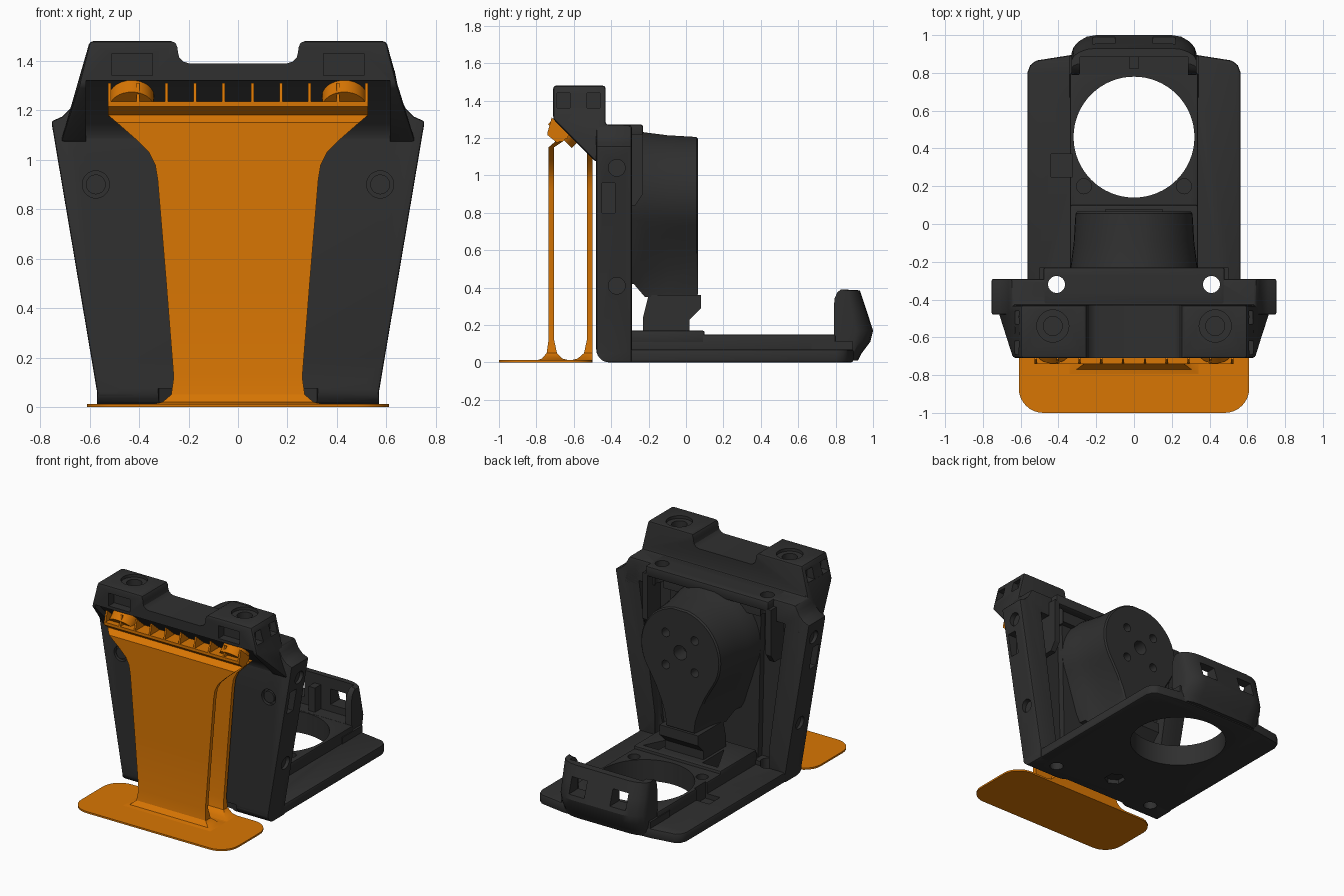
import bpy, bmesh, math
from mathutils import Matrix

if "Cube" in bpy.data.objects:
    bpy.data.objects.remove(bpy.data.objects["Cube"])


def material(name, rgb):
    m = bpy.data.materials.new(name)
    m.use_nodes = True
    m.diffuse_color = (*rgb, 1)
    m.node_tree.nodes["Principled BSDF"].inputs["Base Color"].default_value = (*rgb, 1)
    return m


DARK = material("charcoal", (0.029, 0.029, 0.029))
ORANGE = material("orange", (0.69, 0.18, 0.001))


def finish(name, bm, mat):
    bmesh.ops.recalc_face_normals(bm, faces=bm.faces)
    mesh = bpy.data.meshes.new(name)
    bm.to_mesh(mesh)
    bm.free()
    mesh.materials.append(mat)
    ob = bpy.data.objects.new(name, mesh)
    bpy.context.collection.objects.link(ob)
    return ob


def loft(name, rings, mat=DARK):
    """Bridge equal-length rings of points and cap both ends."""
    bm = bmesh.new()
    rows = [[bm.verts.new(p) for p in ring] for ring in rings]
    n = len(rows[0])
    for a, b in zip(rows, rows[1:]):
        for i in range(n):
            bm.faces.new((a[i], a[(i + 1) % n], b[(i + 1) % n], b[i]))
    bm.faces.new(rows[0])
    bm.faces.new(rows[-1])
    return finish(name, bm, mat)


def prism(name, pts, axis, a, b, mat=DARK):
    """Extrude a 2D outline along an axis from a to b."""
    k = "xyz".index(axis)
    return loft(name, [[(*p[:k], t, *p[k:]) for p in pts] for t in (a, b)], mat)


def box(name, x, y, z):
    return prism(name, [(x[0], y[0]), (x[1], y[0]), (x[1], y[1]), (x[0], y[1])], "z", *z)


TURNS = {"z": Matrix(), "x": Matrix.Rotation(math.pi / 2, 4, "Y"),
         "y": Matrix.Rotation(math.pi / 2, 4, "X"), "slope": Matrix.Rotation(-math.pi / 4, 4, "X")}


def cyl(name, c, r, depth, axis="z", mat=DARK, n=32):
    bm = bmesh.new()
    bmesh.ops.create_cone(bm, cap_ends=True, segments=n, radius1=r, radius2=r, depth=depth,
                          matrix=Matrix.Translation(c) @ TURNS[axis])
    return finish(name, bm, mat)


def apply(ob, kind, **settings):
    mod = ob.modifiers.new(kind.lower(), kind)
    for key, value in settings.items():
        setattr(mod, key, value)
    bpy.context.view_layer.objects.active = ob
    bpy.ops.object.modifier_apply(modifier=mod.name)


def bevel(ob, width, segments=2):
    apply(ob, "BEVEL", width=width, segments=segments, limit_method="ANGLE")


def cut(ob, *cutters):
    for c in cutters:
        apply(ob, "BOOLEAN", operation="DIFFERENCE", object=c, solver="EXACT")
        bpy.data.objects.remove(c)


def mirrored(half):
    """Complete an outline whose points run up the +x side."""
    return half + [(-x, z) for x, z in reversed(half)]


def rounded(x, y0, y1, r):
    pts = []
    for cx, cy, start in ((x - r, y1 - r, 0), (r - x, y1 - r, 90), (r - x, y0 + r, 180), (x - r, y0 + r, 270)):
        for i in range(9):
            a = math.radians(start + i * 11.25)
            pts.append((cx + r * math.cos(a), cy + r * math.sin(a)))
    return pts


# Orange stand: foot, two flared walls, ribbed tray
prism("stand_foot", rounded(0.61, -1, -0.5, 0.13), "z", 0, 0.012, ORANGE)


def wall(name, levels):
    loft(name, [[(-w, a, z), (w, a, z), (w, b, z), (-w, b, z)] for z, a, b, w in levels], ORANGE)


sides = [(0.12, 0.26), (0.5, 0.29), (0.92, 0.325), (0.98, 0.335), (1.03, 0.36), (1.08, 0.41)]
wall("stand_front_wall",
     [(0.01, -0.80, -0.62, 0.35), (0.02, -0.77, -0.66, 0.305), (0.05, -0.745, -0.69, 0.27)]
     + [(z, -0.735, -0.705, w) for z, w in sides + [(1.15, 0.49)]]
     + [(1.18, -0.70, -0.66, 0.525), (1.22, -0.66, -0.62, 0.525)])
wall("stand_back_wall",
     [(0.01, -0.62, -0.5, 0.35), (0.02, -0.58, -0.5, 0.305), (0.05, -0.545, -0.5, 0.27)]
     + [(z, -0.53, -0.5, w) for z, w in sides + [(1.14, 0.47)]])
prism("stand_tray", [(-0.74, 1.235), (-0.74, 1.215), (-0.69, 1.175), (-0.63, 1.2), (-0.63, 1.235)],
      "x", -0.525, 0.525, ORANGE)
for i in range(10):
    x = -0.52 + i * 1.04 / 9
    prism("tray_rib", [(-0.74, 1.23), (-0.718, 1.31), (-0.62, 1.225), (-0.65, 1.2)],
          "x", x - 0.006, x + 0.006, ORANGE)
for s in (-1, 1):
    cyl("tray_disc", (s * 0.43, -0.65, 1.235), 0.09, 0.07, "slope", ORANGE)


# Tapered front panel with side rails and screw dimples
def drill_holes(ob):
    cut(ob, *[cyl("cutter", (s * 0.41, -0.32, 0.8), 0.045, 2) for s in (-1, 1)])


def shape_front_edge(ob):
    """Round the lower front edge and clear the stand's rear fillet."""
    arc = [(-0.41 - 0.07 * math.cos(a), 0.07 - 0.07 * math.sin(a))
           for a in (math.radians(i * 15) for i in range(7))]
    cut(ob, prism("cutter", [(-0.48, 0.2), *arc, (-0.41, -0.1), (-0.6, -0.1), (-0.6, 0.2)], "x", -1, 1),
        prism("cutter", mirrored([(0.34, -0.6), (0.32, -0.46), (0.24, -0.41)]), "z", -0.1, 0.075))


panel = prism("front_panel", mirrored([(0.57, 0), (0.57, 0.06), (0.755, 1.155), (0.71, 1.175),
                                       (0.68, 1.205), (0.665, 1.235), (0.65, 1.265)]), "y", -0.48, -0.29)
bevel(panel, 0.01)
shape_front_edge(panel)
cut(panel, prism("cutter", mirrored([(0.43, 0.1), (0.57, 1.12)]), "y", -0.375, -0.2))
prism("inner_plate", mirrored([(0.33, 0.1), (0.355, 1.2)]), "y", -0.39, -0.33)
for s in (-1, 1):
    cut(panel, cyl("cutter", (s * 0.575, -0.48, 0.9), 0.055, 0.05, "y"))
    for z in (0.41, 1.04):
        cut(panel, cyl("cutter", (s * (0.562 + 0.168 * z), -0.37, z), 0.045, 0.06, "x"))
    cut(panel, box("cutter", sorted((s * 0.65, s * 0.8)), (-0.45, -0.38), (0.8, 0.96)))
    cyl("panel_screw", (s * 0.575, -0.465, 0.9), 0.04, 0.025, "y")
    prism("panel_bracket", [(-0.39, 0.84), (-0.27, 0.84), (-0.23, 0.9), (-0.23, 1.22), (-0.39, 1.22)],
          "x", s * 0.46, s * 0.5)
drill_holes(panel)

# Head block with recessed underside, centre notch, pockets and screw wells
profile = [(-0.71, 1.48, 0.60), (-0.43, 1.48, 0.60), (-0.43, 1.27, 0.65), (-0.29, 1.27, 0.65),
           (-0.29, 1.07, 0.70), (-0.48, 1.07, 0.72), (-0.71, 1.3, 0.645)]
head = loft("head_block", [[(s * w, y, z) for y, z, w in profile] for s in (-1, 1)])
bevel(head, 0.015)
notch = mirrored([(0.2, 1.39), (0.222, 1.397), (0.237, 1.412), (0.243, 1.435), (0.245, 1.455),
                  (0.253, 1.472), (0.275, 1.482), (0.275, 1.6)])
cut(head, prism("cutter", notch, "y", -0.9, -0.35),
    box("cutter", (-0.57, 0.57), (-0.38, -0.2), (1.0, 1.2)),
    prism("cutter", [(-0.48, 1.0), (-0.48, 1.085), (-0.488, 1.115), (-0.51, 1.145), (-0.69, 1.32),
                     (-0.8, 1.32), (-0.8, 1.0)], "x", -0.615, 0.615))
for s in (-1, 1):
    cut(head, box("cutter", sorted((s * 0.345, s * 0.51)), (-0.8, -0.65), (1.34, 1.43)),
        cyl("cutter", (s * 0.43, -0.54, 1.49), 0.085, 0.06),
        cyl("cutter", (s * 0.43, -0.54, 1.45), 0.05, 0.2))
    for y in (-0.655, -0.495):
        cut(head, box("cutter", sorted((s * 0.57, s * 0.8)), (y - 0.035, y + 0.035), (1.36, 1.44)))
drill_holes(head)
flange = box("top_flange", (-0.48, 0.48), (-0.44, -0.23), (1.2, 1.272))
bevel(flange, 0.012)
drill_holes(flange)

# Teardrop motor boss, its neck flaring towards the panel
half = [(0.11, 0.35), (0.12, 0.43), (0.15, 0.52), (0.195, 0.62), (0.235, 0.69)]
half += [(0.31 * math.cos(a), 0.9 + 0.31 * math.sin(a))
         for a in (math.radians(-32 + i * 8) for i in range(15))]
drop = mirrored(half)
boss = loft("motor_boss", [
    [(x * (k + flare * max(0, 0.75 - z)), y, max(low, 0.9 + (z - 0.9) * k)) for x, z in drop]
    for y, k, flare, low in ((-0.4, 1.14, 1.8, 0.42), (-0.28, 1.12, 1.5, 0.42), (-0.22, 1.08, 0.9, 0.35),
                             (-0.1, 1.03, 0.3, 0.35), (0.055, 1, 0, 0.35), (0.065, 0.97, 0, 0.36))])
cut(boss, cyl("cutter", (0, 0.06, 0.9), 0.05, 0.2, "y"))
for i in range(4):
    a = math.radians(45 + 90 * i)
    cut(boss, cyl("cutter", (0.16 * math.cos(a), 0.06, 0.9 + 0.16 * math.sin(a)), 0.03, 0.2, "y", n=20))
prism("boss_mount", [(-0.23, 0.06), (-0.23, 0.24), (-0.2, 0.36), (0.08, 0.36), (0.08, 0.29),
                     (0.02, 0.23), (0.02, 0.06)], "x", -0.15, 0.15)
step = box("mount_step", (-0.34, 0.34), (-0.3, 0.1), (0.1, 0.17))
bevel(step, 0.01)

# Base plate with raised centre, round opening and pockets
base = prism("base_plate", mirrored([(0.565, -0.48), (0.565, 0.8), (0.55, 0.84), (0.52, 0.865),
                                     (0.33, 0.895)]), "z", 0, 0.07)
bevel(base, 0.012)
shape_front_edge(base)
core = box("base_core", (-0.34, 0.34), (-0.31, 0.8), (0.03, 0.15))
bevel(core, 0.012)
tongue = box("clip_tongue", (-0.345, 0.345), (0.67, 0.89), (0.05, 0.115))
for ob in (base, core, tongue):
    cut(ob, cyl("cutter", (0, 0.46, 0), 0.32, 1, n=64))
for ob in (base, core):
    cut(ob, *[cyl("cutter", (s * 0.265, 0.2, 0.15), 0.04, 0.16, n=24) for s in (-1, 1)])
    cut(ob, box("cutter", (-0.44, -0.325), (0.25, 0.37), (0.035, 0.3)))
for ob in (step, core):
    cut(ob, *[prism("cutter", [(s * 0.17, -0.18), (s * 0.29, 0.06), (s * 0.17, 0.06)], "z", 0.08, 0.3)
              for s in (-1, 1)])
cut(base, cyl("cutter", (0, -0.2, 0), 0.07, 0.1, n=6))
drill_holes(base)

# Rear clip with rounded corners, pocket and two windows
clip_side = [(0.79, 0.06), (0.79, 0.3), (0.8, 0.345), (0.825, 0.375), (0.86, 0.39), (0.93, 0.385),
             (0.965, 0.28), (1.0, 0.17), (0.985, 0.11), (0.94, 0.05), (0.92, 0.01), (0.85, 0.01)]
ends = [(0.33, 0.55), (0.32, 0.7), (0.29, 0.85), (0.25, 0.96), (0.2, 1)]
stations = [(-x, k) for x, k in ends] + ends[::-1]
clip = loft("rear_clip", [[(x, 0.79 + (y - 0.79) * k, z) for y, z in clip_side] for x, k in stations])
cut(clip, box("cutter", (-0.285, 0.285), (0.7, 0.885), (0.15, 0.6)))
for s in (-1, 1):
    cut(clip, box("cutter", sorted((s * 0.1, s * 0.22)), (0.7, 1.2), (0.2, 0.31)))
box("clip_rib", (-0.025, 0.025), (0.82, 0.89), (0.14, 0.32))

# Smooth the curved faces and keep the edges sharp
for ob in bpy.context.scene.objects:
    ob.select_set(ob.type == "MESH")
bpy.ops.object.shade_smooth_by_angle(angle=math.radians(30))
